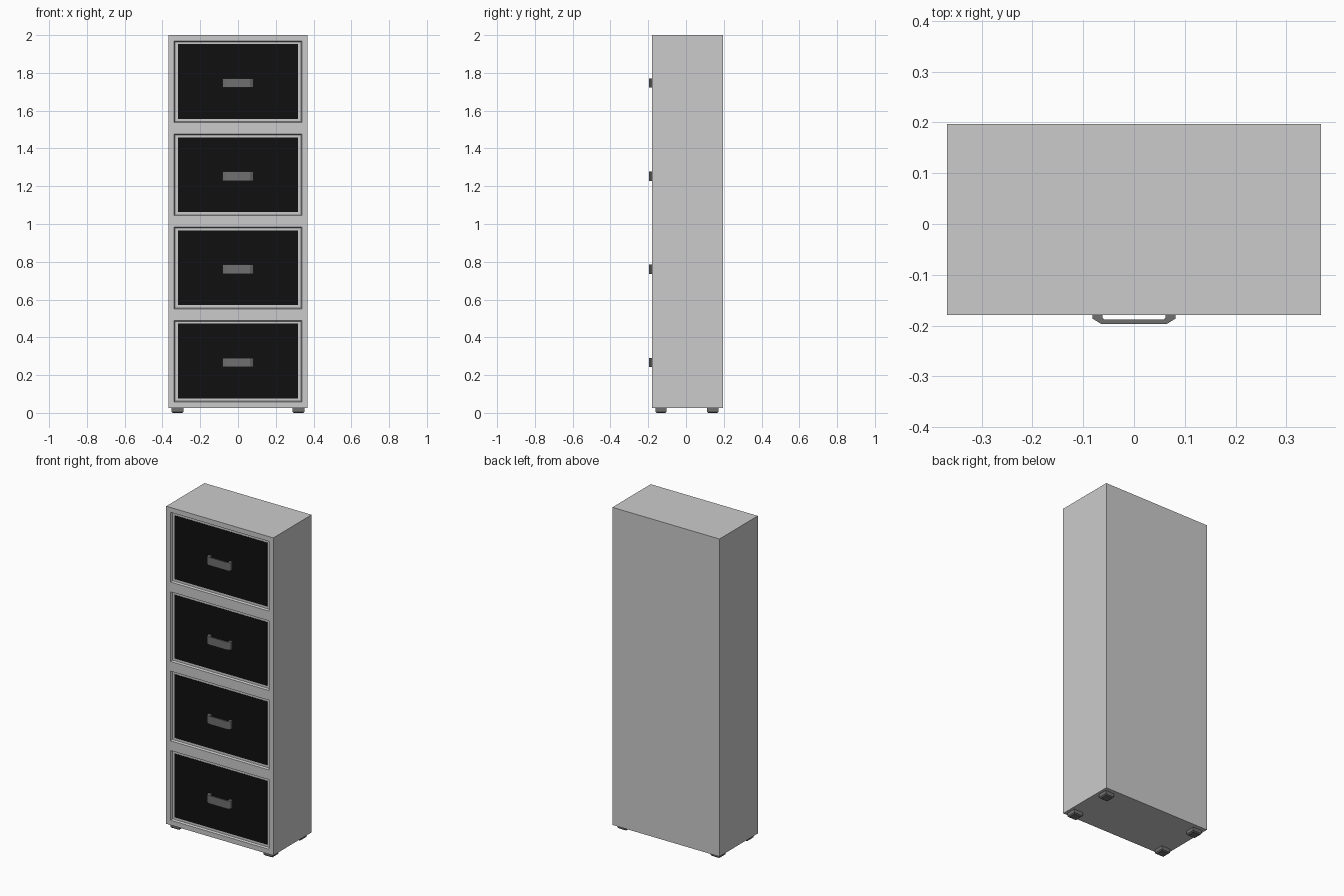
import bpy, bmesh

if "Cube" in bpy.data.objects:
    bpy.data.objects.remove(bpy.data.objects["Cube"])

HALF_W, FRONT, BACK = 0.368, -0.179, 0.197
BASE, UNIT_H, COUNT = 0.027, 0.49325, 4
RECESS = 0.012


def material(name, v):
    m = bpy.data.materials.new(name)
    m.diffuse_color = (v, v, v, 1)
    m.use_nodes = True
    m.node_tree.nodes["Principled BSDF"].inputs["Base Color"].default_value = m.diffuse_color
    return m


black = material("black_panel", 0.005)
dark = material("dark_grey", 0.16)


def finish(bm, name, mat=None):
    bmesh.ops.recalc_face_normals(bm, faces=bm.faces)
    me = bpy.data.meshes.new(name)
    bm.to_mesh(me)
    bm.free()
    ob = bpy.data.objects.new(name, me)
    bpy.context.collection.objects.link(ob)
    if mat:
        me.materials.append(mat)
    return ob


def box(lo, hi):
    bm = bmesh.new()
    bmesh.ops.create_cube(bm, size=1)
    for v in bm.verts:
        v.co = [(a + b) / 2 + c * (b - a) for a, b, c in zip(lo, hi, v.co)]
    return bm


def front_face(bm):
    bm.normal_update()
    return min(bm.faces, key=lambda f: f.calc_center_median().y)


# cabinet unit: box whose front has a flat frame and a sloped recess
def cabinet_unit(z, i):
    bm = box((-HALF_W, FRONT, z), (HALF_W, BACK, z + UNIT_H))
    face = front_face(bm)
    bmesh.ops.inset_region(bm, faces=[face], thickness=0.043)
    bmesh.ops.inset_region(bm, faces=[face], thickness=0.007)
    for v in face.verts:
        v.co.y += RECESS
    finish(bm, f"cabinet_unit_{i}")


# drawer front: thin black panel on the recess floor
def drawer_front(z, i):
    y = FRONT + RECESS
    finish(box((-HALF_W + 0.05, y - 0.002, z + 0.05),
               (HALF_W - 0.05, y + 0.003, z + UNIT_H - 0.048)),
           f"drawer_front_{i}", black)


# handle: bent strip profile seen from above, extruded upwards
def handle(z, i):
    y = FRONT + RECESS
    half = [(0.062, y), (0.082, y), (0.082, -0.186), (0.064, -0.197)]
    inner = [(0.058, -0.188), (0.062, -0.184)]
    outline = (half + [(-x, v) for x, v in reversed(half)]
               + [(-x, v) for x, v in reversed(inner)] + inner)
    bm = bmesh.new()
    face = bm.faces.new([bm.verts.new((x, v, z - 0.025)) for x, v in outline])
    ext = bmesh.ops.extrude_face_region(bm, geom=[face])
    top = [g for g in ext["geom"] if isinstance(g, bmesh.types.BMVert)]
    bmesh.ops.translate(bm, verts=top, vec=(0, 0, 0.05))
    finish(bm, f"handle_{i}", dark)


for i in range(COUNT):
    z = BASE + i * UNIT_H
    cabinet_unit(z, i + 1)
    drawer_front(z, i + 1)
    handle(z + UNIT_H / 2 - 0.007, i + 1)

# feet: low blocks with a chamfered lower edge
for side, x in (("left", -0.32), ("right", 0.32)):
    for end, y in (("front", -0.132), ("back", 0.142)):
        bm = box((x - 0.031, y - 0.03, 0), (x + 0.031, y + 0.03, BASE))
        low = [e for e in bm.edges if all(v.co.z < 0.001 for v in e.verts)]
        bmesh.ops.bevel(bm, geom=low, offset=0.006, segments=1, affect='EDGES')
        finish(bm, f"{end}_{side}_foot", dark)
